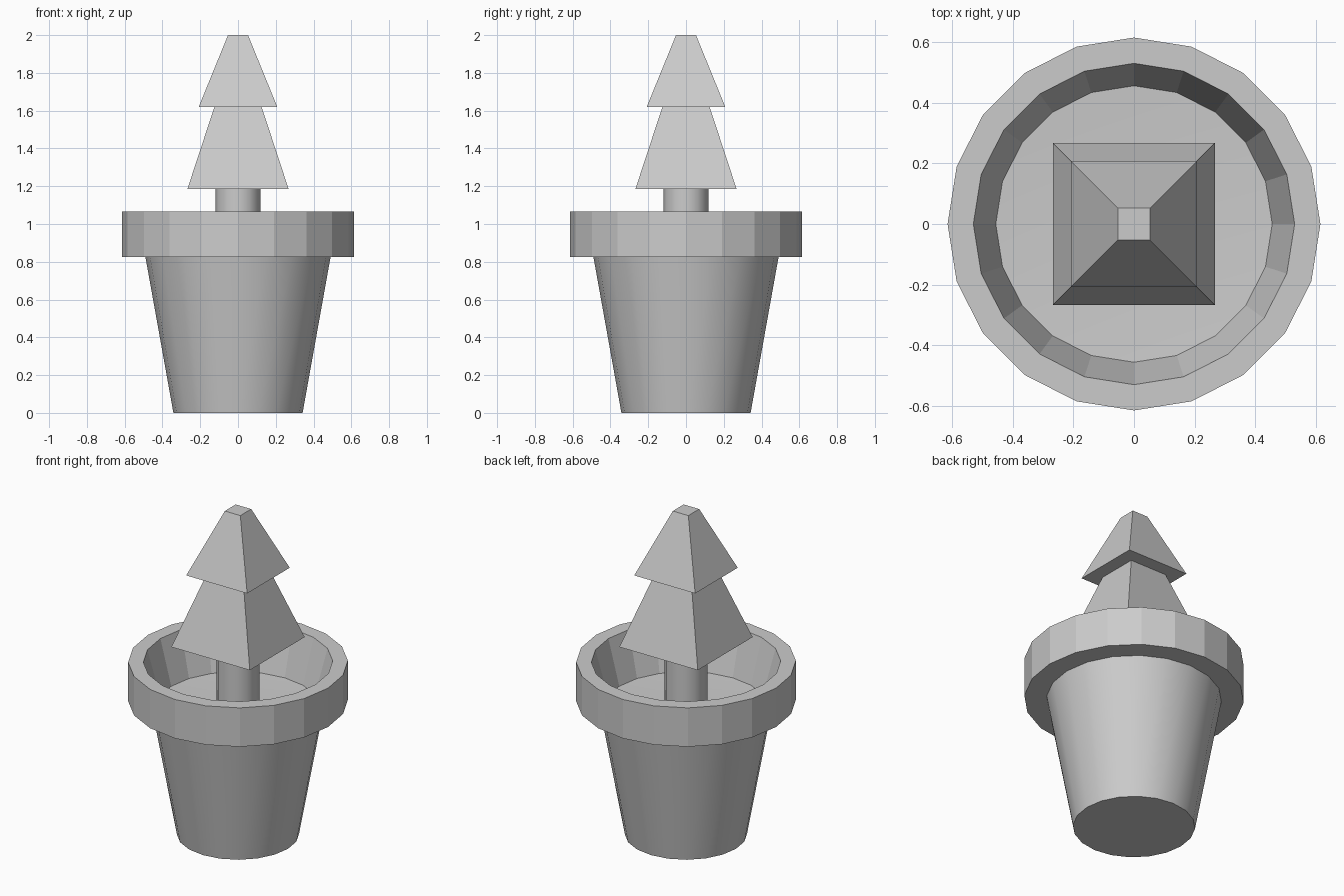
import bpy, bmesh, math

if "Cube" in bpy.data.objects:
    bpy.data.objects.remove(bpy.data.objects["Cube"])

SIDES = 20


def finish(name, bm, smooth_angle=None):
    bmesh.ops.recalc_face_normals(bm, faces=bm.faces[:])
    mesh = bpy.data.meshes.new(name)
    bm.to_mesh(mesh)
    bm.free()
    obj = bpy.data.objects.new(name, mesh)
    bpy.context.collection.objects.link(obj)
    if smooth_angle:
        bpy.ops.object.select_all(action='DESELECT')
        obj.select_set(True)
        bpy.context.view_layer.objects.active = obj
        bpy.ops.object.shade_smooth_by_angle(angle=math.radians(smooth_angle))
    return obj


def lathe(name, profile, sides, smooth_angle=None):
    """Revolve (radius, z) points about z; radius 0 closes to a point."""
    bm = bmesh.new()
    rings = []
    for r, z in profile:
        if r == 0:
            rings.append([bm.verts.new((0, 0, z))] * sides)
        else:
            rings.append([bm.verts.new((r * math.cos(2 * math.pi * i / sides),
                                        r * math.sin(2 * math.pi * i / sides), z))
                          for i in range(sides)])
    for a, b in zip(rings, rings[1:]):
        for i in range(sides):
            j = (i + 1) % sides
            bm.faces.new(dict.fromkeys((a[i], a[j], b[j], b[i])))
    return finish(name, bm, smooth_angle)


def tier(name, z0, z1, half0, half1):
    """Closed, square, tapered block of foliage."""
    bm = bmesh.new()
    bmesh.ops.create_cone(bm, cap_ends=True, segments=4,
                          radius1=half0 * math.sqrt(2), radius2=half1 * math.sqrt(2),
                          depth=z1 - z0)
    # turn the square so its sides face the axes
    for v in bm.verts:
        h = half0 if v.co.z < 0 else half1
        a = math.atan2(v.co.y, v.co.x)
        q = math.pi / 4 + math.floor(a / (math.pi / 2) + 0.01) * math.pi / 2
        v.co = (h * math.sqrt(2) * math.cos(q), h * math.sqrt(2) * math.sin(q),
                v.co.z + (z0 + z1) / 2)
    return finish(name, bm)


# tapered pot body with closed base
lathe("pot_body", [(0, 0), (0.342, 0), (0.49, 0.825)], SIDES, 30)

# overhanging rim, sloped inner wall
lathe("pot_rim", [(0.49, 0.825), (0.615, 0.825), (0.615, 1.065),
                  (0.53, 1.065), (0.456, 0.79)], SIDES)

# slightly dished soil
lathe("soil", [(0.456, 0.79), (0, 0.765)], SIDES, 30)

# trunk
lathe("trunk", [(0.12, 0.75), (0.12, 1.20)], 12, 40)

# foliage tiers
tier("lower_foliage", 1.185, 1.62, 0.268, 0.125)
tier("upper_foliage", 1.62, 2.0, 0.208, 0.053)
